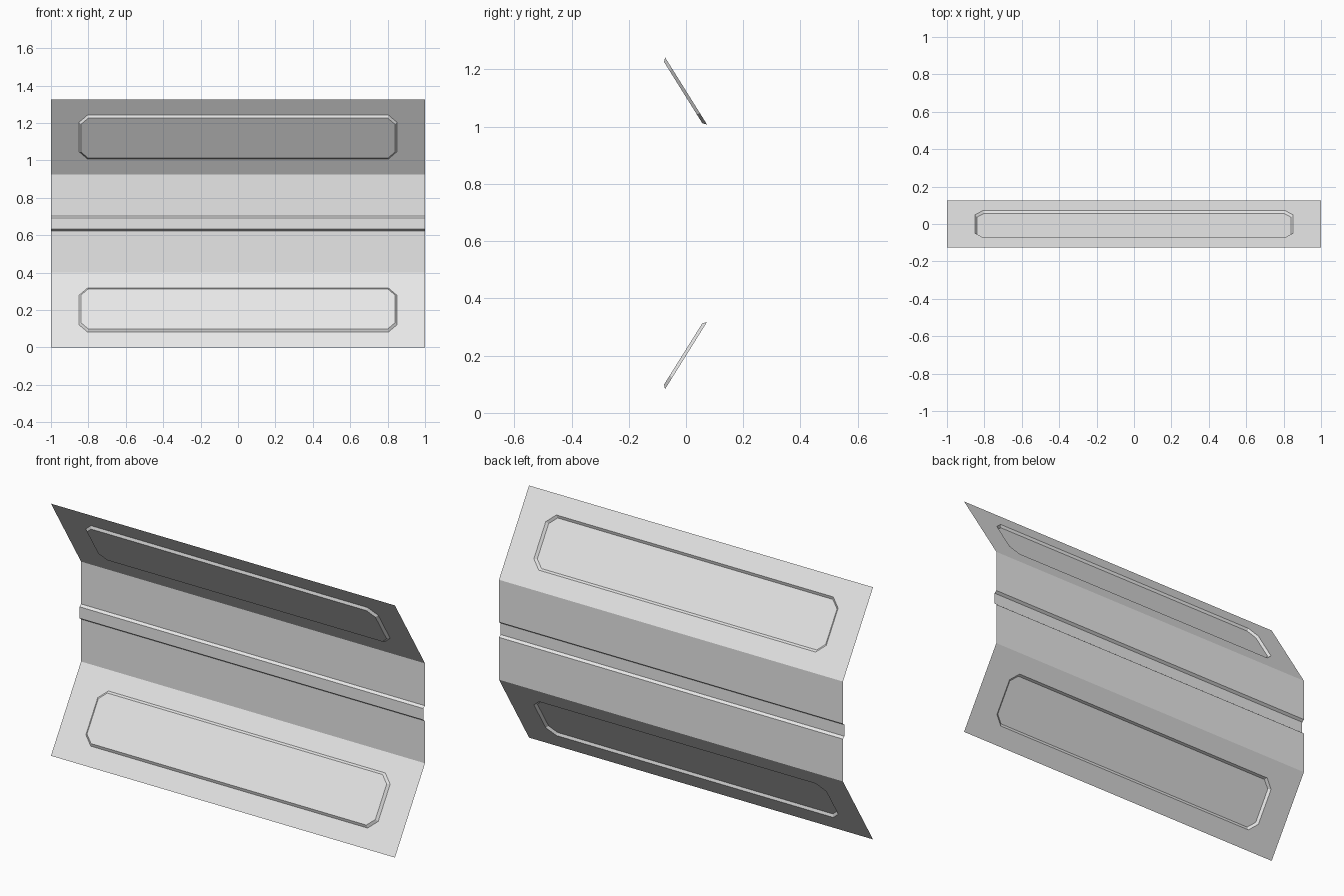
import bpy
import bmesh
from mathutils import Vector

cube = bpy.data.objects.get("Cube")
if cube:
    bpy.data.objects.remove(cube, do_unlink=True)

HALF_X, HALF_Y = 1.0, 0.125
FLANGE_H, TOTAL_H = 0.4, 1.325
STEP = 0.0115   # depth and width of every pressed step

metal = bpy.data.materials.new("plain grey metal")
metal.use_nodes = True
grey = (0.8, 0.8, 0.8, 1)
metal.diffuse_color = grey
metal.node_tree.nodes["Principled BSDF"].inputs["Base Color"].default_value = grey


def finish(bm, name):
    mesh = bpy.data.meshes.new(name)
    bm.to_mesh(mesh)
    bm.free()
    mesh.materials.append(metal)
    obj = bpy.data.objects.new(name, mesh)
    bpy.context.collection.objects.link(obj)


def octagon(hx, hv, c):
    """Chamfered rectangle, two points per corner, counter-clockwise."""
    return [(hx, -hv + c), (hx, hv - c), (hx - c, hv), (-hx + c, hv),
            (-hx, hv - c), (-hx, -hv + c), (-hx + c, -hv), (hx - c, -hv)]


def flange(name, bottom, top):
    """Sloping sheet with a chamfered field pressed out to the front."""
    bottom, top = Vector(bottom), Vector(top)
    centre = (bottom + top) / 2
    along = (top - bottom).normalized()
    normal = Vector((1, 0, 0)).cross(along)
    half_v = (top - bottom).length / 2
    bm = bmesh.new()

    def ring(points, lift=0):
        return [bm.verts.new(centre + Vector((u, 0, 0)) + along * v + normal * lift)
                for u, v in points]

    rim = ring([(HALF_X, -half_v), (HALF_X, half_v),
                (-HALF_X, half_v), (-HALF_X, -half_v)])
    outer = ring(octagon(0.85, 0.138, 0.045))
    inner = ring(octagon(0.85 - STEP, 0.138 - STEP, 0.045 - STEP * 0.59), STEP)

    # flat border: one quad per side and one triangle per corner
    for i in range(4):
        j = (i + 1) % 4
        a, b, c = outer[2 * i], outer[2 * i + 1], outer[(2 * i + 2) % 8]
        bm.faces.new((rim[i], rim[j], b, a))
        bm.faces.new((rim[j], c, b))
    # sloping step and raised field
    for i in range(8):
        j = (i + 1) % 8
        bm.faces.new((outer[i], outer[j], inner[j], inner[i]))
    bm.faces.new(inner)
    finish(bm, name)


# sloping flanges
flange("lower_flange", (0, -HALF_Y, 0), (0, HALF_Y, FLANGE_H))
flange("upper_flange", (0, HALF_Y, TOTAL_H - FLANGE_H), (0, -HALF_Y, TOTAL_H))

# upright web with a pressed rib along its middle
mid = TOTAL_H / 2
profile = [(HALF_Y, FLANGE_H), (HALF_Y, mid - 0.04),
           (HALF_Y - 0.013, mid - 0.03), (HALF_Y - 0.013, mid + 0.03),
           (HALF_Y, mid + 0.04), (HALF_Y, TOTAL_H - FLANGE_H)]
bm = bmesh.new()
rows = [[bm.verts.new((x, y, z)) for x in (-HALF_X, HALF_X)] for y, z in profile]
for low, high in zip(rows, rows[1:]):
    bm.faces.new((low[0], low[1], high[1], high[0]))
finish(bm, "ribbed_web")
